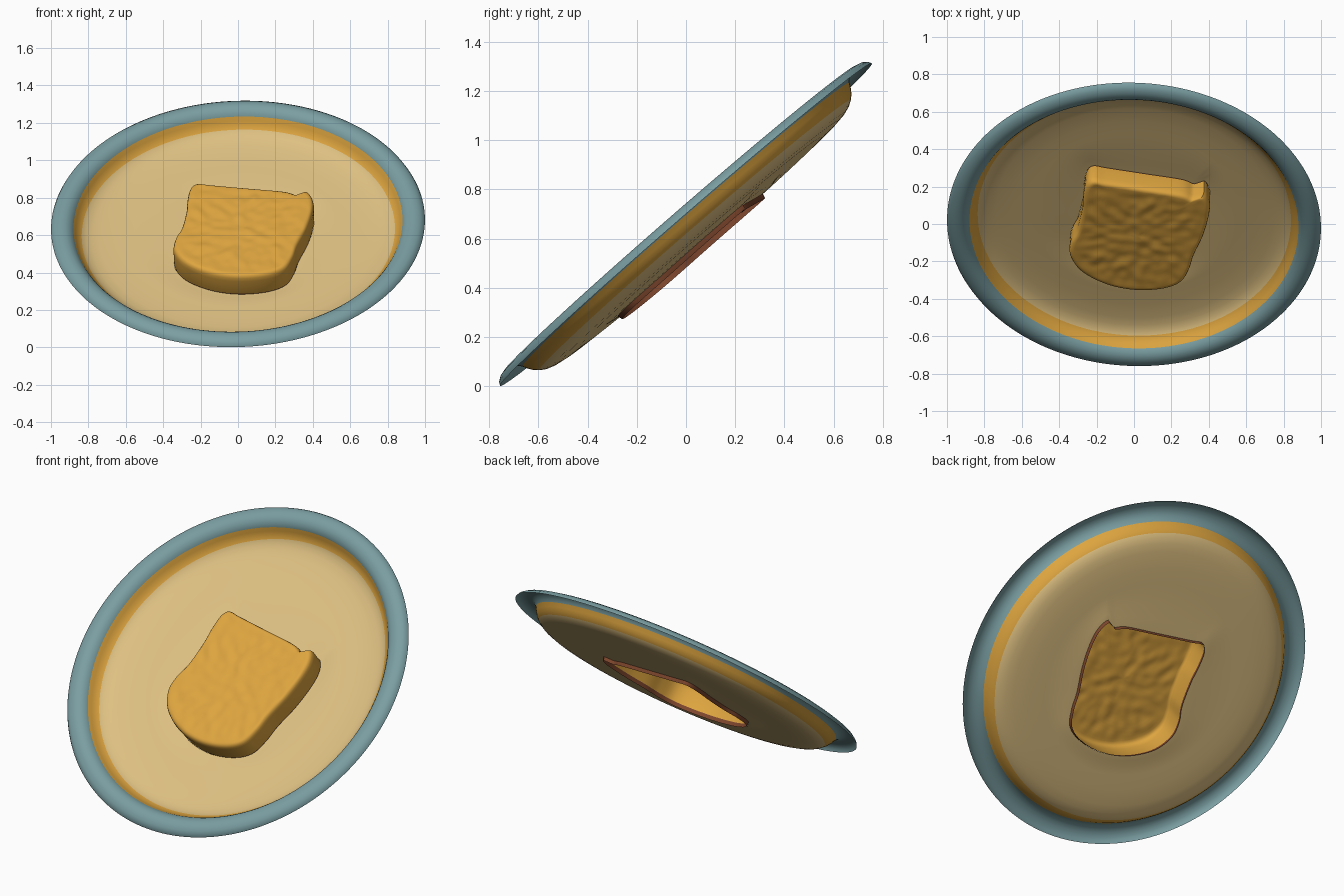
import bpy, bmesh, math
from mathutils import Matrix, Vector, noise

if "Cube" in bpy.data.objects:
    bpy.data.objects.remove(bpy.data.objects["Cube"])

N = 192
TILT = (Matrix.Translation((0, 0, 0.657))
        @ Matrix.Rotation(math.radians(40.94), 4, 'X')
        @ Matrix.Rotation(math.radians(-1.9), 4, 'Y'))


def material(name, rgb):
    m = bpy.data.materials.new(name)
    m.diffuse_color = (*rgb, 1)
    m.use_nodes = True
    m.node_tree.nodes["Principled BSDF"].inputs["Base Color"].default_value = m.diffuse_color
    return m


TEAL = material("teal_glaze", (0.195, 0.342, 0.361))
ORANGE = material("toast_orange", (0.73, 0.376, 0.05))
CREAM = material("cream_glaze", (0.73, 0.527, 0.223))
BROWN = material("crust_brown", (0.205, 0.061, 0.026))

# slice outline in the plate's own plane, clockwise from the top left corner
SLICE = [(-.255, .28), (-.22, .318), (-.15, .305), (.05, .27), (.25, .235),
         (.32, .205), (.37, .23), (.40, .17), (.40, .08), (.37, -.06),
         (.32, -.20), (.295, -.30), (.25, -.39), (.15, -.44), (0, -.452),
         (-.15, -.415), (-.28, -.33), (-.34, -.225), (-.335, -.13),
         (-.30, -.04), (-.275, .10), (-.27, .19)]
CX, CY = 0.02, -0.06


def slice_radii():
    """Smooth the outline and sample its radius at N even angles."""
    dense, k = [], len(SLICE)
    for i in range(k):
        p = [Vector(SLICE[(i + j) % k]) for j in (-1, 0, 1, 2)]
        for s in range(12):
            t = s / 12
            q = 0.5 * (2 * p[1] + (p[2] - p[0]) * t
                       + (2 * p[0] - 5 * p[1] + 4 * p[2] - p[3]) * t * t
                       + (3 * p[1] - p[0] - 3 * p[2] + p[3]) * t ** 3)
            x, y = q.x - CX, q.y - CY
            dense.append((math.atan2(y, x) % math.tau, math.hypot(x, y)))
    dense.sort()
    a0, a1 = dense[-1], dense[0]
    dense = [(a0[0] - math.tau, a0[1])] + dense + [(a1[0] + math.tau, a1[1])]
    out, j = [], 0
    for i in range(N):
        a = math.tau * i / N
        while dense[j + 1][0] < a:
            j += 1
        (t0, r0), (t1, r1) = dense[j], dense[j + 1]
        out.append(r0 + (r1 - r0) * (a - t0) / max(t1 - t0, 1e-6))
    return out


RADII = slice_radii()


def slice_point(i, scale, w):
    a = math.tau * i / N
    r = RADII[i] * scale
    return Vector((CX + r * math.cos(a), CY + r * math.sin(a), w))


def circle_point(i, r, w):
    a = math.tau * i / N
    return Vector((r * math.cos(a), r * math.sin(a), w))


def rings_object(name, rings, mats, slots, cap=None):
    """Join rings, outer/lower first, with one material slot per band."""
    bm = bmesh.new()
    loops = [[bm.verts.new(TILT @ p) for p in ring] for ring in rings]
    for b, (lo, hi) in enumerate(zip(loops, loops[1:])):
        for i in range(N):
            j = (i + 1) % N
            f = bm.faces.new((lo[i], lo[j], hi[j], hi[i]))
            f.material_index = slots[b]
    if cap is not None:
        c = bm.verts.new(TILT @ cap)
        for i in range(N):
            bm.faces.new((loops[-1][i], loops[-1][(i + 1) % N], c))
    me = bpy.data.meshes.new(name)
    bm.to_mesh(me)
    bm.free()
    for m in mats:
        me.materials.append(m)
    ob = bpy.data.objects.new(name, me)
    bpy.context.collection.objects.link(ob)
    bpy.ops.object.select_all(action='DESELECT')
    ob.select_set(True)
    bpy.context.view_layer.objects.active = ob
    bpy.ops.object.shade_smooth_by_angle(angle=math.radians(50))


# plate: thin open shell with a rolled rim, coloured bands, and a slice-shaped hole
profile = [(1, 0), (.993, .014), (.975, .027), (.95, .034), (.925, .033),
           (.905, .025), (.89, .013), (.88, 0), (.868, -.022), (.855, -.04),
           (.838, -.056), (.815, -.07), (.785, -.08), (.74, -.087),
           (.65, -.092), (.56, -.093)]
slots = [0] * 7 + [1] * 3 + [2] * 5
rings = [[circle_point(i, r, w) for i in range(N)] for r, w in profile]
for t, w in ((.45, -.094), (.75, -.1), (1, -.102)):
    rings.append([circle_point(i, .56, w).lerp(slice_point(i, 1, w), t)
                  for i in range(N)])
    slots.append(2)
rings_object("plate", rings, [TEAL, ORANGE, CREAM], slots)

# toast slice: hollow underneath, brown lower crust, softly bumpy top
sides = [(.985, -.122), (1.0, -.098), (1.0, -.05), (1.005, -.01), (.998, .01),
         (.985, .022), (.96, .029)]
rings = [[slice_point(i, s, w) for i in range(N)] for s, w in sides]
for s in [.93 - .045 * k for k in range(20)]:
    ring = []
    for i in range(N):
        p = slice_point(i, s, .03)
        bump = noise.noise(Vector((p.x * 17, p.y * 17, 3)))
        p.z += .007 * bump * min(1, (1 - s) * 6)
        ring.append(p)
    rings.append(ring)
rings_object("toast_slice", rings, [ORANGE, BROWN],
             [1] + [0] * (len(rings) - 2), cap=Vector((CX, CY, .03)))
